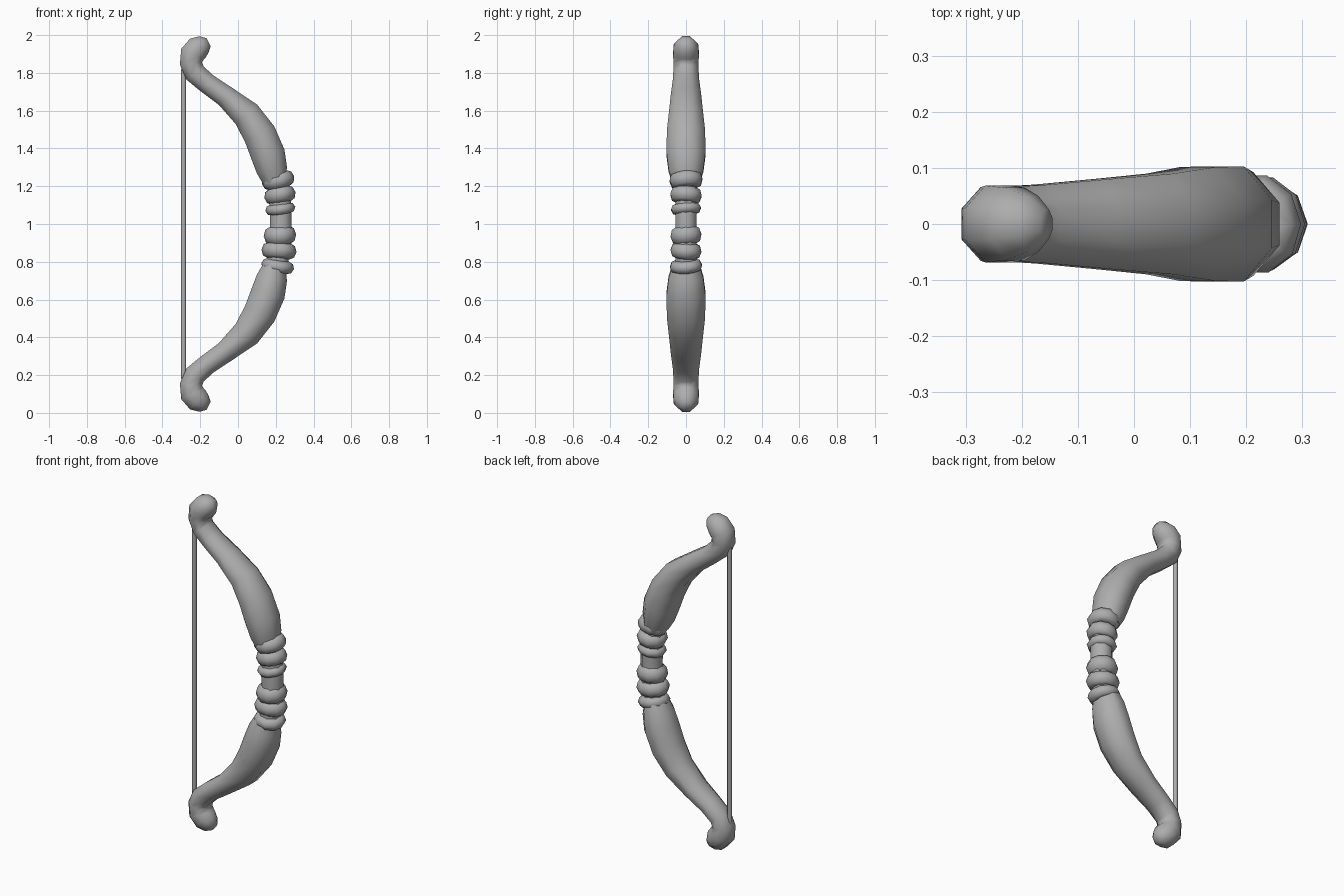
import bpy, bmesh, math
from mathutils import Vector, Matrix

if "Cube" in bpy.data.objects:
    bpy.data.objects.remove(bpy.data.objects["Cube"])

SIDES = 8
grey = bpy.data.materials.new("plain grey")
grey.diffuse_color = (0.42, 0.42, 0.42, 1)
grey.use_nodes = True
grey.node_tree.nodes["Principled BSDF"].inputs["Base Color"].default_value = grey.diffuse_color


def finish(bm, name, angle=60):
    bmesh.ops.recalc_face_normals(bm, faces=bm.faces)
    mesh = bpy.data.meshes.new(name)
    bm.to_mesh(mesh)
    bm.free()
    mesh.materials.append(grey)
    ob = bpy.data.objects.new(name, mesh)
    bpy.context.collection.objects.link(ob)
    bpy.ops.object.select_all(action='DESELECT')
    bpy.context.view_layer.objects.active = ob
    ob.select_set(True)
    bpy.ops.object.shade_smooth_by_angle(angle=math.radians(angle))
    return ob


def bridge(bm, a, b):
    for i in range(len(a)):
        j = (i + 1) % len(a)
        bm.faces.new((a[i], a[j], b[j], b[i]))


def tube(name, stations, sides=SIDES):
    """Sweep an oval along (x, z, in-plane radius, y radius) stations."""
    bm = bmesh.new()
    rings = []
    pts = [Vector((s[0], 0, s[1])) for s in stations]
    for k, (x, z, r, ry) in enumerate(stations):
        t = (pts[min(k + 1, len(pts) - 1)] - pts[max(k - 1, 0)]).normalized()
        n = Vector((t.z, 0, -t.x))
        ring = []
        for i in range(sides):
            a = 2 * math.pi * (i + 0.5) / sides
            ring.append(bm.verts.new(pts[k] + n * r * math.cos(a)
                                     + Vector((0, ry * math.sin(a), 0))))
        rings.append(ring)
    for a, b in zip(rings, rings[1:]):
        bridge(bm, a, b)
    bm.faces.new(rings[0])
    bm.faces.new(rings[-1])
    return finish(bm, name)


def wrap(name, x, z, rx, ry, height, tilt, roll):
    """One bulging cord ring, leaned over in two directions."""
    bm = bmesh.new()
    turn = Matrix.Rotation(math.radians(tilt), 3, 'Y') @ Matrix.Rotation(math.radians(roll), 3, 'X')
    rings = []
    for i in range(10):
        a = 2 * math.pi * i / 10
        ring = []
        for j in range(8):
            b = 2 * math.pi * j / 8
            d = -0.035 + 0.035 * math.cos(b)
            p = Vector(((rx + d) * math.cos(a), (ry + d) * math.sin(a),
                        height / 2 * math.sin(b)))
            ring.append(bm.verts.new(turn @ p + Vector((x, 0, z))))
        rings.append(ring)
    for i in range(10):
        bridge(bm, rings[i], rings[(i + 1) % 10])
    return finish(bm, name)


# Curved limb with a hooked, rounded tip; repeated upside down
limb = [
    (0.195, 1.22, 0.065, 0.080), (0.180, 1.285, 0.088, 0.100),
    (0.160, 1.365, 0.098, 0.111), (0.115, 1.475, 0.095, 0.110),
    (0.045, 1.580, 0.083, 0.097), (-0.065, 1.675, 0.062, 0.086),
    (-0.165, 1.745, 0.058, 0.076), (-0.228, 1.800, 0.062, 0.072),
    (-0.249, 1.850, 0.064, 0.071), (-0.240, 1.900, 0.072, 0.074),
    (-0.212, 1.932, 0.070, 0.070), (-0.180, 1.950, 0.054, 0.054),
    (-0.156, 1.962, 0.026, 0.028),
]
tube("upper_limb", limb)
tube("lower_limb", [(x, 2 - z, r, ry) for x, z, r, ry in limb])

# Grip core between the limbs
tube("grip", [(0.20, 0.74, 0.060, 0.060), (0.225, 0.90, 0.062, 0.060),
              (0.227, 1.00, 0.062, 0.060), (0.225, 1.10, 0.062, 0.060),
              (0.20, 1.26, 0.060, 0.060)])

# Cord wraps above and below the hand
wraps = [
    (0.212, 1.232, 0.088, 0.091, 0.085, -13, 4),
    (0.222, 1.153, 0.084, 0.087, 0.085, -11, -4),
    (0.224, 1.080, 0.080, 0.083, 0.060, -8, 4),
    (0.222, 0.940, 0.086, 0.086, 0.095, -3, 5),
    (0.217, 0.858, 0.093, 0.086, 0.085, 4, -4),
    (0.210, 0.777, 0.088, 0.089, 0.068, 10, 4),
]
for i, w in enumerate(wraps):
    wrap("grip_wrap_%d" % (i + 1), *w)

# Bowstring
tube("bowstring", [(-0.288, 0.18, 0.014, 0.014), (-0.288, 1.82, 0.014, 0.014)])
